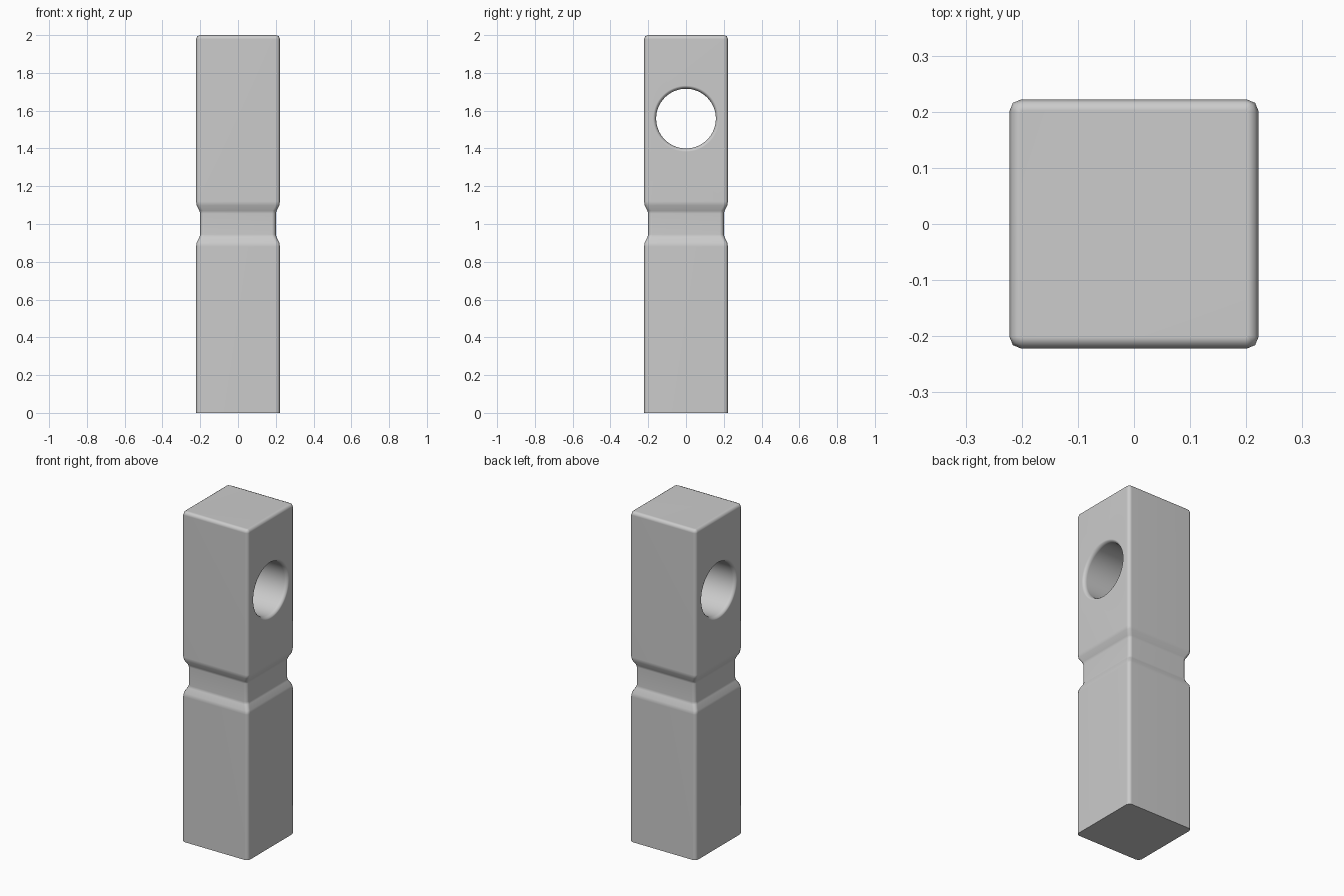
import bpy, bmesh, math

if "Cube" in bpy.data.objects:
    bpy.data.objects.remove(bpy.data.objects["Cube"])

def loft(name, rings):
    """Skin a closed solid through a list of equal-length point rings."""
    bm = bmesh.new()
    loops = [[bm.verts.new(p) for p in ring] for ring in rings]
    n = len(loops[0])
    for a, b in zip(loops, loops[1:]):
        for i in range(n):
            j = (i + 1) % n
            bm.faces.new((a[i], a[j], b[j], b[i]))
    bm.faces.new(loops[0][::-1])
    bm.faces.new(loops[-1])
    bmesh.ops.recalc_face_normals(bm, faces=bm.faces)
    mesh = bpy.data.meshes.new(name)
    bm.to_mesh(mesh)
    bm.free()
    obj = bpy.data.objects.new(name, mesh)
    bpy.context.collection.objects.link(obj)
    return obj

def rounded_square(half, z, r=0.021, segs=2):
    pts = []
    for q in range(4):
        mid = math.radians(45 + 90 * q)
        cx = math.copysign(half - r, math.cos(mid))
        cy = math.copysign(half - r, math.sin(mid))
        for s in range(segs + 1):
            a = math.radians(90 * q + 90 * s / segs)
            pts.append((cx + r * math.cos(a), cy + r * math.sin(a), z))
    return pts

def circle_x(x, r, z, n=64):
    return [(x, r * math.cos(2 * math.pi * i / n), z + r * math.sin(2 * math.pi * i / n))
            for i in range(n)]

# Square post: sharp base, waist groove at mid height, rounded top edge
W = 0.222
groove = [(W, 0.88), (0.219, 0.902), (0.204, 0.93), (0.2, 0.945)]
profile = [(W, 0)] + groove + [(h, 2 - z) for h, z in reversed(groove)]
rings = [rounded_square(h, z) for h, z in profile]
rings += [rounded_square(W, 1.979), rounded_square(0.216, 1.994, 0.015),
          rounded_square(0.202, 2.0, 0.004)]
post = loft("post", rings)

# Through hole along x with softly rounded rims
half_hole = [(0.2, 0.158), (0.211, 0.161), (0.218, 0.167), (0.224, 0.179), (0.26, 0.179)]
hole = [(-x, r) for x, r in reversed(half_hole)] + half_hole
cutter = loft("hole_cutter", [circle_x(x, r, 1.558) for x, r in hole])
cutter.hide_render = True

cut = post.modifiers.new("hole", 'BOOLEAN')
cut.operation = 'DIFFERENCE'
cut.solver = 'EXACT'
cut.object = cutter
bpy.context.view_layer.objects.active = post
post.select_set(True)
bpy.ops.object.modifier_apply(modifier=cut.name)
bpy.data.objects.remove(cutter)

# Smooth shading with flat main faces
bpy.ops.object.shade_smooth_by_angle(angle=math.radians(50))
weighted = post.modifiers.new("weighted_normals", 'WEIGHTED_NORMAL')
weighted.keep_sharp = True
